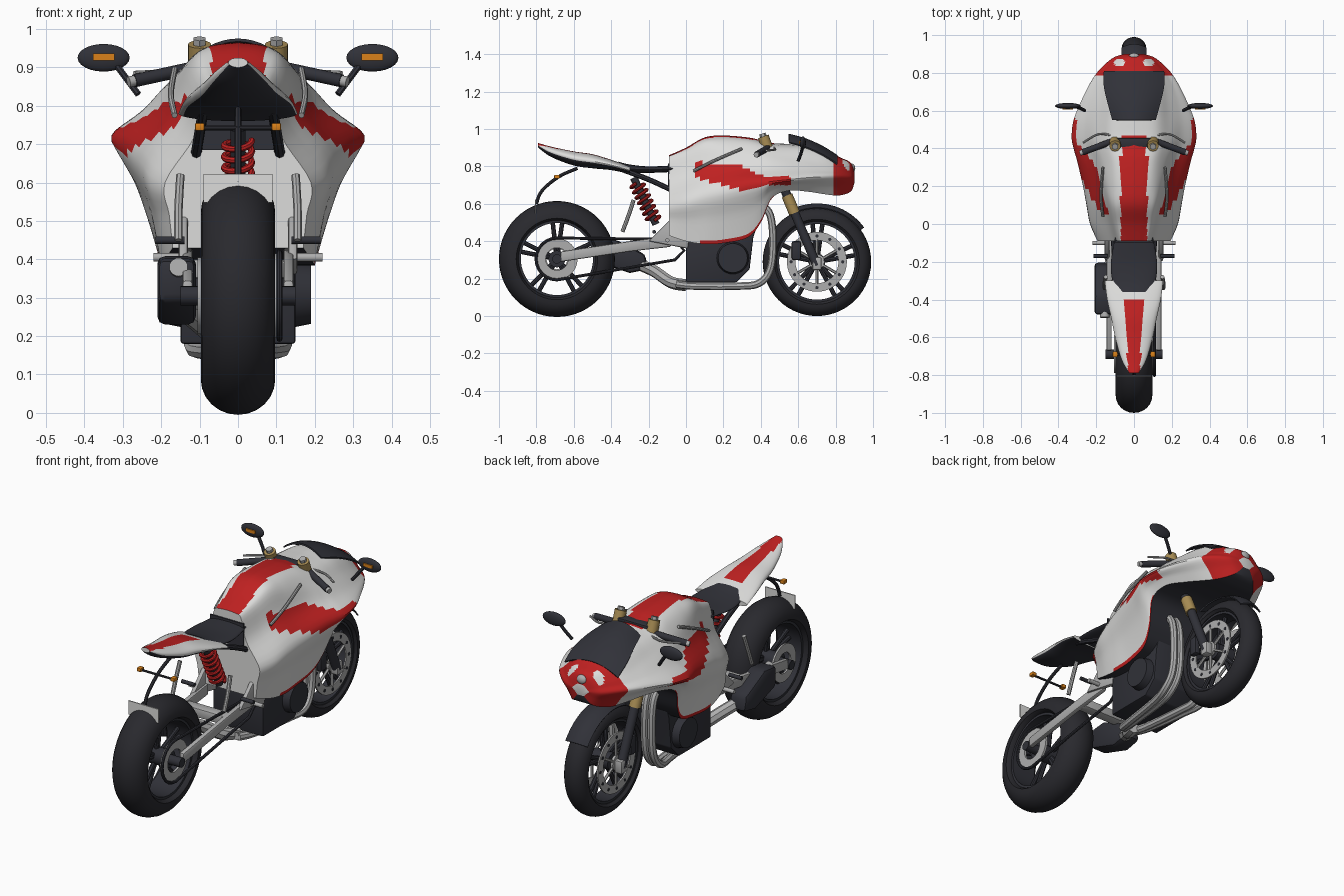
import bpy, bmesh, math
from mathutils import Vector, Matrix

old = bpy.data.objects.get("Cube")
if old:
    bpy.data.objects.remove(old, do_unlink=True)
made = []


def colour(name, r, g, b):
    m = bpy.data.materials.new(name)
    m.use_nodes = True
    m.diffuse_color = (r, g, b, 1)
    m.node_tree.nodes["Principled BSDF"].inputs["Base Color"].default_value = (r, g, b, 1)
    return m


white = colour("white paint", .72, .72, .71)
red = colour("red paint", .52, .015, .015)
black = colour("black plastic", .03, .031, .04)
rubber = colour("tyre rubber", .022, .022, .027)
metal = colour("grey metal", .42, .42, .42)
gold = colour("gold anodised", .4, .27, .09)
orange = colour("orange lens", .7, .22, .01)


def publish(name, bm, mats, bevel=0, thick=0):
    bmesh.ops.recalc_face_normals(bm, faces=bm.faces)
    me = bpy.data.meshes.new(name)
    bm.to_mesh(me)
    bm.free()
    ob = bpy.data.objects.new(name, me)
    bpy.context.collection.objects.link(ob)
    for m in mats if isinstance(mats, list) else [mats]:
        me.materials.append(m)
    if bevel:
        mod = ob.modifiers.new("bevel", 'BEVEL')
        mod.width, mod.segments = bevel, 2
    if thick:
        ob.modifiers.new("thickness", 'SOLIDIFY').thickness = thick
    made.append(ob)
    return ob


def grid(name, rows, mats, rule=None, wrap_u=False, wrap_v=False, cap=False, thick=0):
    bm = bmesh.new()
    vs = [[bm.verts.new(p) for p in row] for row in rows]
    nu, nv = len(vs), len(vs[0])
    for i in range(nu if wrap_u else nu - 1):
        for j in range(nv if wrap_v else nv - 1):
            a, b = vs[i], vs[(i + 1) % nu]
            k = (j + 1) % nv
            f = bm.faces.new((a[j], a[k], b[k], b[j]))
            if rule:
                f.material_index = rule(f.calc_center_median(), j, nv)
    if cap:
        bm.faces.new(vs[0])
        bm.faces.new(vs[-1])
    return publish(name, bm, mats, thick=thick)


def spline(pts, n):
    pts, out = [Vector(p) for p in pts], []
    for i in range(len(pts) - 1):
        b, c = pts[i], pts[i + 1]
        m0 = (c - pts[max(i - 1, 0)]) / 2
        m1 = (pts[min(i + 2, len(pts) - 1)] - b) / 2
        for k in range(n):
            t = k / n
            s = t * t * (3 - 2 * t)
            out.append(b * (1 - s) + c * s + m0 * (t * (1 - t) ** 2) - m1 * (t * t * (1 - t)))
    return out + [pts[-1]]


def cyl(name, p, q, r, mat, n=20, r2=None):
    p, q = Vector(p), Vector(q)
    bm = bmesh.new()
    turn = (q - p).to_track_quat('Z', 'Y').to_matrix().to_4x4()
    bmesh.ops.create_cone(bm, cap_ends=True, segments=n, radius1=r, radius2=r if r2 is None else r2,
                          depth=(q - p).length, matrix=Matrix.Translation((p + q) / 2) @ turn)
    return publish(name, bm, mat)


def box(name, loc, size, mat, bevel=0):
    bm = bmesh.new()
    bmesh.ops.create_cube(bm, size=1, matrix=Matrix.Translation(loc) @ Matrix.Diagonal((*size, 1)))
    return publish(name, bm, mat, bevel)


def ball(name, loc, size, mat):
    bm = bmesh.new()
    bmesh.ops.create_uvsphere(bm, u_segments=24, v_segments=12, radius=1,
                              matrix=Matrix.Translation(loc) @ Matrix.Diagonal((*size, 1)))
    return publish(name, bm, mat)


def prism(name, yz, x0, x1, mat, bevel=.008):
    rows = [[(x, y, z) for y, z in yz] for x in (x0, x1)]
    ob = grid(name, rows, mat, wrap_v=True, cap=True)
    mod = ob.modifiers.new("bevel", 'BEVEL')
    mod.width, mod.segments = bevel, 2
    return ob


def rod(name, pts, r, mat, smooth=5, closed=False):
    path = spline(pts, smooth) if smooth else pts
    cu = bpy.data.curves.new(name, 'CURVE')
    cu.dimensions, cu.bevel_depth, cu.bevel_resolution, cu.use_fill_caps = '3D', r, 2, True
    sp = cu.splines.new('POLY')
    sp.points.add(len(path) - 1)
    for point, co in zip(sp.points, path):
        point.co = (*co, 1)
    sp.use_cyclic_u = closed
    cu.materials.append(mat)
    ob = bpy.data.objects.new(name, cu)
    bpy.context.collection.objects.link(ob)
    made.append(ob)


def lathe(name, profile, y, z, mat, n=56):
    rows = []
    for k in range(n):
        c, s = math.cos(math.tau * k / n), math.sin(math.tau * k / n)
        rows.append([(x, y + r * c, z + r * s) for x, r in profile])
    return grid(name, rows, mat, wrap_u=True, wrap_v=True)


def ring(name, x, half, r0, r1, y, z, mat):
    lathe(name, [(x - half, r0), (x - half, r1), (x + half, r1), (x + half, r0)], y, z, mat)


# wheels: tyre, rim, hub and paired spokes
def wheel(end, y, z, R, w):
    rim = R - w * .95
    crown = [(w * math.cos(a * math.pi / 12), rim + w * .95 * math.sin(a * math.pi / 12)) for a in range(13)]
    lathe(end + "_tyre", crown + [(-w * .8, rim - .012), (w * .8, rim - .012)], y, z, rubber)
    ring(end + "_rim", 0, w * .75, rim - .025, rim - .005, y, z, black)
    cyl(end + "_hub", (-w * .8, y, z), (w * .8, y, z), .045, black)
    for k in range(5):
        for s in (-.13, .13):
            a = math.tau * k / 5 + .3
            ends = [(0, y + r * math.cos(a + t), z + r * math.sin(a + t)) for r, t in ((.03, s), (rim - .01, s))]
            cyl(end + "_spoke", *ends, .012, black, 8)


wheel("rear", -.69, .305, .31, .097)
wheel("front", .7, .29, .29, .066)

# brake discs with dark drillings, carriers, sprocket and chain
for s in (-1, 1):
    ring("front_disc", s * .072, .004, .115, .16, .7, .29, metal)
    cyl("front_disc_centre", (s * .066, .7, .29), (s * .08, .7, .29), .04, metal)
    for k in range(12):
        a = math.tau * k / 12
        c, d = math.cos(a), math.sin(a)
        cyl("disc_drilling", (s * .07, .7 + .138 * c, .29 + .138 * d), (s * .078, .7 + .138 * c, .29 + .138 * d), .009, black, 8)
        if k % 2:
            cyl("disc_carrier", (s * .072, .7, .29), (s * .072, .7 + .12 * c, .29 + .12 * d), .008, metal, 6)
ring("rear_sprocket", .1, .006, .06, .11, -.69, .305, metal)
ring("rear_disc", -.1, .005, .055, .1, -.69, .305, metal)
cyl("rear_axle", (-.15, -.69, .305), (.15, -.69, .305), .025, black)
loop = [(.108, -.69 + .112 * math.cos(a), .305 + .112 * math.sin(a)) for a in [math.pi * (.5 + k / 12) for k in range(13)]]
rod("chain", loop + [(.108, -.06, .3), (.108, -.01, .35), (.108, -.06, .41)], .008, black, 0, True)

# fairing and tank shell: y, top, shoulder x z, widest x z, hem x z
stations = [(-.09, .86, .08, .84, .19, .6, .17, .43), (0, .9, .1, .87, .23, .62, .19, .4),
            (.1, .955, .12, .91, .25, .65, .2, .385), (.2, .965, .14, .9, .27, .67, .2, .39),
            (.33, .955, .16, .88, .3, .7, .21, .42), (.4, .94, .18, .86, .32, .71, .23, .5),
            (.46, .925, .19, .85, .33, .72, .26, .63), (.55, .92, .19, .84, .32, .73, .25, .67),
            (.65, .915, .18, .83, .28, .74, .2, .665), (.75, .89, .165, .81, .23, .745, .15, .65),
            (.82, .85, .13, .8, .18, .745, .11, .645), (.88, .82, .07, .79, .11, .74, .06, .665),
            (.9, .77, .03, .76, .05, .74, .02, .71)]
rows = []
for y, top, sx, sz, wx, wz, hx, hz in spline(stations, 8):
    pinch = min(.5, .3 + .3 * max(y, 0))
    half = spline([(0, top), (sx * .6, top * .8 + sz * .2), (sx, sz), (sx + pinch * (wx - sx), (sz + wz) / 2),
                   (wx, wz), (hx + (wx - hx) * .45, (wz + hz) / 2), (hx, hz)], 5)
    rows.append([(0, y, hz)] + [(-x, y, z) for x, z in reversed(half[1:])] + [(x, y, z) for x, z in half])


def along(y, pts):
    for (a, p), (b, q) in zip(pts, pts[1:]):
        if a <= y <= b:
            return p + (q - p) * (y - a) / (b - a)


def paint(c, j, n):
    x, y, z = abs(c.x), c.y, c.z
    if j in (0, n - 1):
        return 2
    if z > .75 and ((x - .075) / .03) ** 2 + ((y - .855) / .022) ** 2 < 1:
        return 0
    tank = x < .07 and y < .47 and z > .8
    hem = j in (1, n - 2) and .08 < y < .47
    high = along(y, [(.05, .82), (.28, .81), (.4, .75), (.56, .745)])
    low = along(y, [(.05, .74), (.32, .665), (.42, .7), (.56, .7)])
    side = high is not None and low < z < high
    return int(tank or hem or side or y > .79)


grid("fairing", rows, [white, red, black], paint, wrap_v=True, cap=True)
box("tank_rear_panel", (0, -.093, .75), (.2, .009, .13), black)
ball("nose_lamp", (0, .885, .79), (.03, .02, .025), metal)

# windscreen
rows = []
for y, z, w in spline([(.55, .975, .115), (.64, .95, .14), (.73, .91, .16), (.81, .86, .16)], 4):
    rows.append([(w * k / 6, y, z - .045 * (k / 6) ** 2) for k in range(-6, 7)])
grid("windscreen", rows, black, thick=.008)


# tail and seat lofts: y, top, bottom, half width
def loft(name, path, mats, rule=None):
    rows = []
    for y, top, low, w in spline(path, 6):
        angles = [math.tau * k / 32 for k in range(32)]
        rows.append([(w * math.cos(a), y, (top + low) / 2 + (top - low) / 2 * math.sin(a)) for a in angles])
    grid(name, rows, mats, rule, wrap_v=True, cap=True)


def tail_paint(c, j, n):
    if j > n * .55 and j < n * .95:
        return 2
    return int(c.y < -.4 and j < n / 2 and abs(c.x) < .053 + .06 * (c.y + .4))


loft("tail", [(-.79, .925, .9, .025), (-.72, .905, .85, .065), (-.6, .88, .805, .1), (-.5, .865, .79, .12),
              (-.4, .835, .78, .142), (-.3, .8, .76, .155)], [white, red, black], tail_paint)
loft("seat", [(-.36, .825, .78, .09), (-.3, .81, .765, .115), (-.2, .8, .765, .122), (-.07, .805, .77, .1)], black)

# engine, headers, collector and silencer
prism("engine", [(0, .18), (.27, .18), (.34, .25), (.36, .42), (.42, .6), (.3, .6), (0, .42)], -.15, .15, black)
for s in (-1, 1):
    cyl("engine_cover", (s * .14, .25, .31), (s * .19, .25, .31), .088, black, 28, .078)
    for x in (s * .08, s * .12):
        rod("header_pipe", [(x, .4, .6), (x, .45, .54), (x, .465, .4), (x, .45, .25), (x, .39, .175),
                            (x * .8, .28, .16), (x * .5, .05, .16), (x * .3, -.05, .17)], .02, metal)
rod("collector", [(0, 0, .165), (-.03, -.08, .18), (-.1, -.17, .24), (-.15, -.26, .28)], .032, metal)
prism("silencer", [(-.2, .25), (-.3, .23), (-.48, .29), (-.48, .4), (-.38, .41), (-.22, .33)], -.21, -.11, black, .02)
cyl("silencer_tip", (-.155, -.46, .375), (-.155, -.495, .38), .024, metal)

# swingarm, shock, subframe and rear stay
for s in (-1, 1):
    prism("swingarm", [(-.67, .29), (-.67, .345), (-.3, .4), (-.08, .43), (-.08, .37), (-.3, .345)], s * .118, s * .145, metal)
    prism("pivot_plate", [(-.2, .4), (-.08, .52), (.02, .43), (.01, .36)], s * .13, s * .155, metal)
    rod("subframe", [(s * .09, -.36, .79), (s * .1, -.2, .73), (s * .11, -.07, .67)], .014, black)
    rod("peg_bracket", [(s * .155, -.34, .45), (s * .155, -.31, .53), (s * .15, -.28, .62)], .011, metal)
    cyl("foot_peg", (s * .14, -.17, .45), (s * .215, -.17, .45), .01, black)
    cyl("foot_lever", (s * .13, -.1, .405), (s * .22, -.1, .405), .011, metal)
    box("indicator", (s * .1, -.69, .745), (.025, .03, .02), orange, .004)
box("swingarm_brace", (0, -.27, .375), (.25, .06, .05), metal, .008)
base, axis = Vector((0, -.28, .74)), Vector((0, .12, -.25))
side = axis.cross((1, 0, 0)).normalized()
coil = []
for k in range(113):
    a = k * math.tau / 16
    coil.append(base + axis * (.12 + .8 * k / 112) + Vector((1, 0, 0)) * .036 * math.cos(a) + side * .036 * math.sin(a))
rod("shock_spring", coil, .009, red, 0)
cyl("shock_body", base, base + axis, .02, black)
rod("plate_stay", [(0, -.58, .79), (0, -.68, .745), (0, -.77, .67), (0, -.8, .6)], .009, black)
cyl("indicator_bar", (-.1, -.69, .742), (.1, -.69, .742), .006, black, 8)
box("number_plate", (0, -.805, .585), (.18, .006, .075), white)

# forks, calipers, handlebars, mirrors and trim fins
for s in (-1, 1):
    cyl("fork_slider", (s * .1, .7, .27), (s * .1, .575, .565), .024, black)
    cyl("fork_stanchion", (s * .1, .58, .55), (s * .1, .54, .645), .03, gold)
    cyl("fork_upper", (s * .1, .55, .62), (s * .1, .43, .92), .024, black)
    cyl("fork_cap", (s * .1, .435, .9), (s * .1, .413, .96), .03, gold)
    cyl("fork_cap_nut", (s * .1, .414, .958), (s * .1, .408, .975), .018, metal, 6)
    box("caliper", (s * .085, .59, .35), (.035, .05, .1), black, .01)
    box("axle_clamp", (s * .1, .7, .28), (.045, .05, .07), metal, .01)
    cyl("handlebar", (s * .11, .44, .9), (s * .27, .38, .865), .017, black)
    cyl("bar_end", (s * .265, .382, .866), (s * .285, .375, .862), .014, metal)
    rod("brake_lever", [(s * .12, .47, .9), (s * .19, .475, .89), (s * .27, .43, .885)], .006, metal)
    ball("mirror", (s * .35, .625, .925), (.068, .016, .036), black)
    box("mirror_lens", (s * .35, .608, .927), (.056, .006, .017), orange)
    rod("mirror_stem", [(s * .26, .6, .83), (s * .29, .615, .87), (s * .32, .625, .91)], .009, black)
    rod("tank_fin", [(s * .165, .04, .775), (s * .175, .15, .83), (s * .165, .3, .895)], .008, metal)
box("top_yoke", (0, .43, .925), (.22, .05, .02), black, .006)
cyl("front_axle", (-.12, .7, .28), (.12, .7, .28), .016, metal)
rows = []
for k in range(17):
    a = math.radians(36 + 4.6 * k)
    arc = [(x / 60, .312 - .022 * (abs(x) / 4) ** 2) for x in range(-4, 5)]
    rows.append([(x, .7 + r * math.cos(a), .29 + r * math.sin(a)) for x, r in arc])
grid("front_fender", rows, black, thick=.007)

# smooth shading with sharp edges kept
bpy.ops.object.select_all(action='DESELECT')
for ob in made:
    ob.select_set(True)
bpy.context.view_layer.objects.active = made[0]
bpy.ops.object.convert(target='MESH')
bpy.ops.object.shade_smooth_by_angle(angle=math.radians(35))
